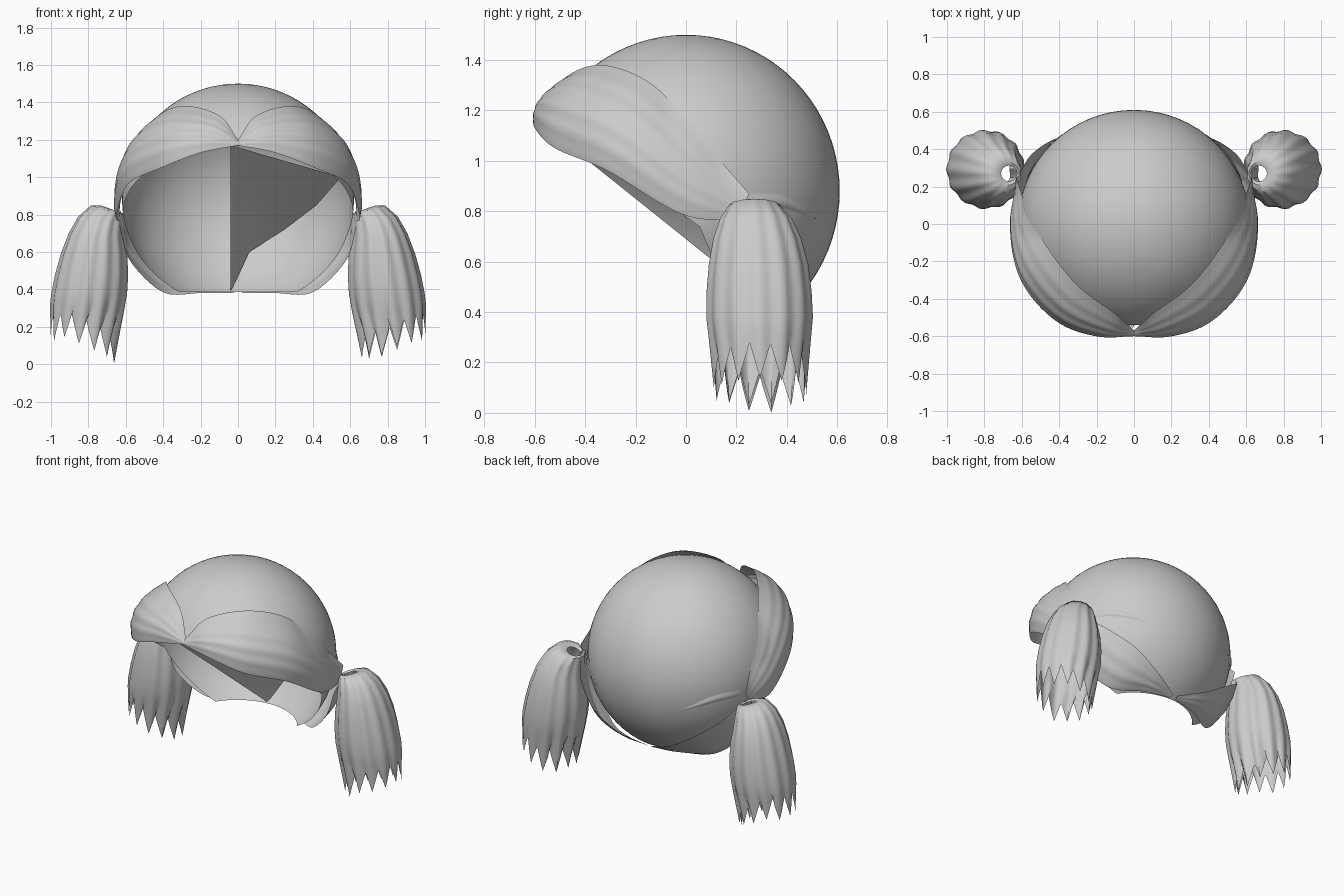
import bpy, bmesh, math, random
from mathutils import Vector

if "Cube" in bpy.data.objects:
    bpy.data.objects.remove(bpy.data.objects["Cube"])

random.seed(4)
CENTRE = Vector((0, 0, 0.88))
RADII = Vector((0.62, 0.61, 0.62))

hair = bpy.data.materials.new("light_grey_hair")
hair.diffuse_color = (0.6, 0.6, 0.6, 1)
hair.use_nodes = True
hair.node_tree.nodes["Principled BSDF"].inputs["Base Color"].default_value = hair.diffuse_color


def finish(name, bm, inside):
    """Turn the surface outward, then make a smooth object from it."""
    bm.normal_update()
    if sum((f.calc_center_median() - inside).dot(f.normal) * f.calc_area() for f in bm.faces) < 0:
        bmesh.ops.reverse_faces(bm, faces=bm.faces[:])
    for f in bm.faces:
        f.smooth = True
    me = bpy.data.meshes.new(name)
    bm.to_mesh(me)
    bm.free()
    me.materials.append(hair)
    ob = bpy.data.objects.new(name, me)
    bpy.context.collection.objects.link(ob)


def skin(bm, rows, closed=False):
    """Join rows of points with quads."""
    vs = [[bm.verts.new(p) for p in r] for r in rows]
    n = len(vs[0])
    for a, b in zip(vs, vs[1:]):
        for i in range(n if closed else n - 1):
            j = (i + 1) % n
            bm.faces.new((a[i], a[j], b[j], b[i]))


def curve(points, t):
    """Smooth curve through points, t from 0 to 1."""
    p = [Vector(q) for q in points]
    s = t * (len(p) - 1)
    i = min(int(s), len(p) - 2)
    f = s - i
    b, c = p[i], p[i + 1]
    a = p[i - 1] if i > 0 else b * 2 - c
    d = p[i + 2] if i + 2 < len(p) else c * 2 - b
    return 0.5 * (2 * b + (c - a) * f + (2 * a - 5 * b + 4 * c - d) * f * f
                  + (3 * b - a - 3 * c + d) * f ** 3)


def to_unit(p):
    q = p - CENTRE
    return Vector((q.x / RADII.x, q.y / RADII.y, q.z / RADII.z))


def band(name, upper, lower, side, bulge, ridge, strands, hug=9, nt=40, nu=32):
    """Combed lock lying on the cap between two edge curves."""
    rows = []
    for k in range(nt + 1):
        t = k / nt
        a, b = to_unit(curve(upper, t)), to_unit(curve(lower, t))
        row = []
        for m in range(nu + 1):
            u = m / nu
            d = a.lerp(b, u).normalized()
            size = min(hug, max(1.004, a.length + (b.length - a.length) * u))
            swell = math.sin(math.pi * u ** 1.25) * math.sin(math.pi * (0.06 + 0.94 * t))
            size += bulge * swell + ridge * swell * math.cos(strands * math.tau * u)
            q = d * size
            row.append(Vector((side * q.x * RADII.x, q.y * RADII.y, q.z * RADII.z)) + CENTRE)
        rows.append(row)
    bm = bmesh.new()
    skin(bm, rows)
    finish(name, bm, CENTRE)


# Skull cap, open over the face and below the nape
bm = bmesh.new()
bmesh.ops.create_uvsphere(bm, u_segments=64, v_segments=40, radius=1)
for v in bm.verts:
    v.co = Vector((v.co.x * RADII.x, v.co.y * RADII.y, v.co.z * RADII.z)) + CENTRE
for co, no in (((0, -0.6, 1.21), (0, 0.72, 1)), ((0, 0.05, 0.75), (0, 1, 0.41)),
               ((0, 0, 0.385), (0, 0, 1))):
    bmesh.ops.bisect_plane(bm, geom=bm.verts[:] + bm.edges[:] + bm.faces[:],
                           plane_co=co, plane_no=no, dist=1e-5)


def is_open(c):
    face = c.z < 1.21 - 0.72 * (c.y + 0.6) and c.y < 0.05 + 0.41 * (0.75 - c.z)
    return face or c.z < 0.385


bmesh.ops.delete(bm, geom=[f for f in bm.faces if is_open(f.calc_center_median())],
                 context='FACES')
finish("skull_cap", bm, CENTRE)

# Sheet fanning from the brow to one half of the inner cap
bm = bmesh.new()
tip, *rim = [bm.verts.new(p) for p in (
    (-0.04, -0.6, 1.17), (-0.04, 0.38, 0.385), (0.06, 0.53, 0.6), (0.25, 0.5, 0.72),
    (0.42, 0.4, 0.85), (0.55, 0.2, 1.0))]
for p, q in zip(rim, rim[1:]):
    bm.faces.new((tip, p, q))
finish("inner_sheet", bm, Vector((-0.5, 0.3, 1.3)))

FRINGE_TOP = [(0, -.57, 1.2), (.1, -.48, 1.33), (.3, -.33, 1.38), (.46, -.13, 1.3),
              (.56, .05, 1.1), (.63, .25, .87)]
FRINGE_LOW = [(0, -.6, 1.17), (.2, -.6, 1.13), (.41, -.52, 1.05), (.59, -.31, .96),
              (.65, -.02, .79), (.63, .2, .76)]
NAPE_TOP = [(.63, .24, .82), (.54, .38, .7), (.38, .47, .58), (.2, .47, .47), (.02, .41, .4)]
NAPE_LOW = [(.63, .15, .72), (.575, .14, .55), (.4, .23, .385), (.2, .34, .38), (.02, .385, .382)]
LOCK_TOP = [(.63, .25, .87), (.52, .42, .86), (.35, .57, .76)]
LOCK_LOW = [(.63, .25, .82), (.52, .4, .81), (.35, .57, .755)]

# Pigtail rings: centre x, centre y, z, radius x, radius y, tilt
RINGS = [(.668, .27, .815, .042, .042, .4), (.675, .27, .828, .06, .062, .35),
         (.695, .272, .823, .09, .1, .28), (.73, .278, .77, .122, .14, .15),
         (.755, .283, .69, .148, .172, .05), (.768, .288, .59, .175, .194, 0),
         (.78, .29, .48, .193, .205, 0), (.793, .292, .38, .2, .208, 0),
         (.805, .293, .3, .195, .2, .1)]
SPIKES, STEP = 13, 8


def pigtail(name, side):
    """Fluted hollow tail with a jagged hem."""
    n = SPIKES * STEP
    drop = [random.uniform(-0.02, 0.03) for _ in range(SPIKES)]
    rows = []
    for k, (cx, cy, z, rx, ry, tilt) in enumerate(RINGS + [(.83, .294, .02, .168, .18, 0)]):
        row = []
        for i in range(n):
            a = math.tau * i / n
            flute = 1 + 0.025 * min(k / 3, 1) * math.cos(SPIKES * a)
            x, y = rx * flute * math.cos(a), ry * flute * math.sin(a)
            h = z + tilt * x
            if k == len(RINGS):
                # tip at each flute crest, notch between
                phase = 1 - abs((i % STEP) / STEP * 2 - 1)
                low = 0.09 + 0.07 * math.cos(a) + drop[((i + STEP // 2) // STEP) % SPIKES]
                h = max(0, low - 0.01) + 0.14 * phase
            row.append(Vector((side * (cx + x), cy + y, h)))
        rows.append(row)
    bm = bmesh.new()
    skin(bm, rows, closed=True)
    finish(name, bm, Vector((side * 0.78, 0.29, 0.45)))


# Mirrored hair parts
for side, word in ((1, "right"), (-1, "left")):
    band(word + "_fringe", FRINGE_TOP, FRINGE_LOW, side, 0.07, 0.005, 5)
    band(word + "_nape_band", NAPE_TOP, NAPE_LOW, side, 0.015, 0.004, 3)
    band(word + "_side_lock", LOCK_TOP, LOCK_LOW, side, 0.012, 0, 1, 1.004, 16, 6)
    pigtail(word + "_pigtail", side)

# Keep sharp folds crisp
bpy.ops.object.select_all(action='SELECT')
bpy.context.view_layer.objects.active = bpy.data.objects["skull_cap"]
bpy.ops.object.shade_smooth_by_angle(angle=math.radians(45))
